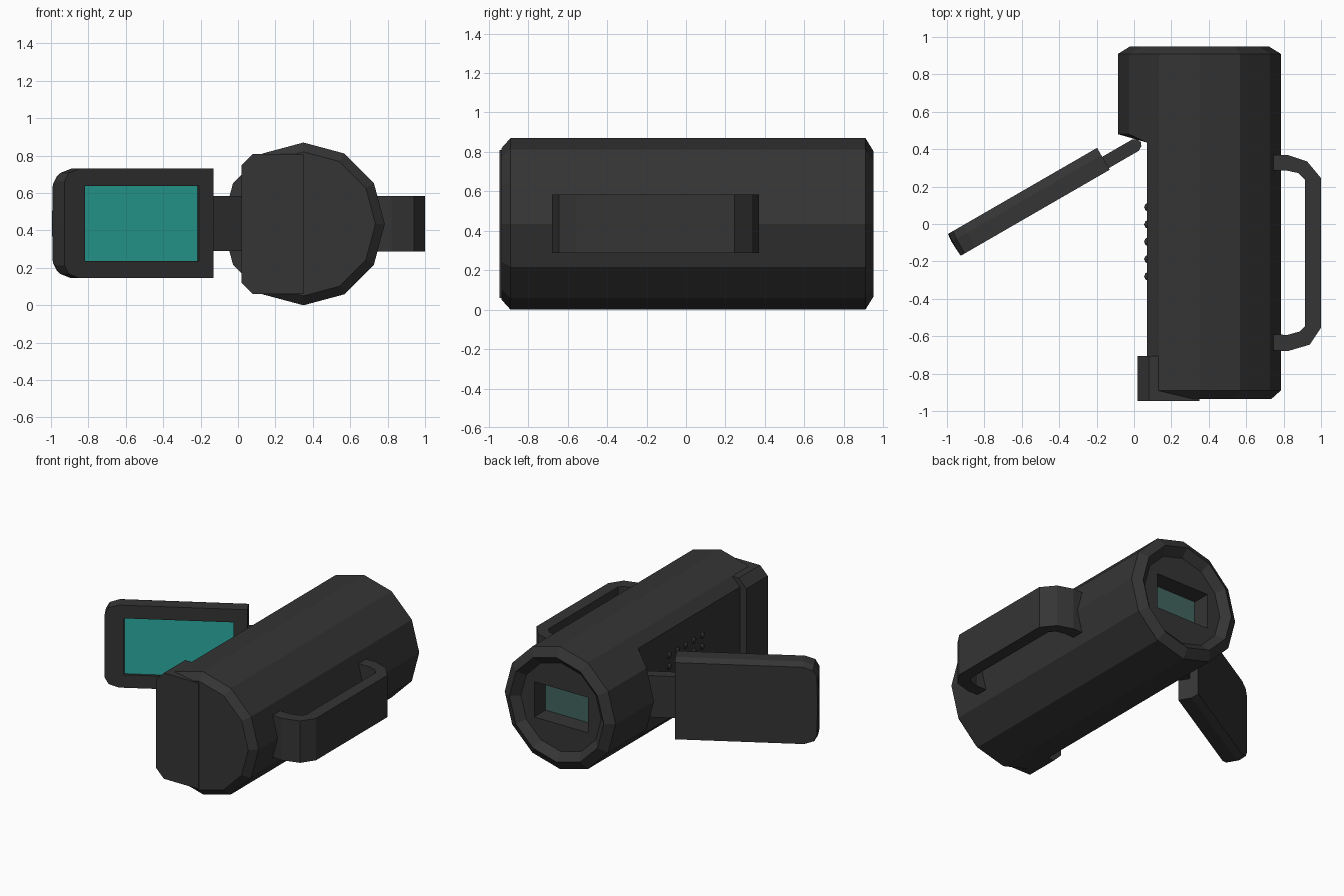
import bpy, bmesh, math
from mathutils import Vector, Matrix

if "Cube" in bpy.data.objects:
    bpy.data.objects.remove(bpy.data.objects["Cube"])

CX, CZ, R = 0.35, 0.435, 0.435      # barrel axis and radius
FLAT = 0.07                         # x of the flat side


def material(name, rgb):
    m = bpy.data.materials.new(name)
    m.diffuse_color = (*rgb, 1)
    m.use_nodes = True
    m.node_tree.nodes["Principled BSDF"].inputs["Base Color"].default_value = m.diffuse_color
    return m


DARK = material("dark_plastic", (0.035, 0.035, 0.035))
TEAL = material("screen_teal", (0.025, 0.42, 0.36))
GLASS = material("lens_glass", (0.055, 0.13, 0.115))


def loft(name, rings, mat=DARK):
    """Skin a list of equal-length point rings and cap both ends."""
    bm = bmesh.new()
    loops = [[bm.verts.new(p) for p in ring] for ring in rings]
    n = len(loops[0])
    for a, b in zip(loops, loops[1:]):
        for i in range(n):
            j = (i + 1) % n
            bm.faces.new((a[i], a[j], b[j], b[i]))
    bm.faces.new(loops[0])
    bm.faces.new(loops[-1])
    bmesh.ops.recalc_face_normals(bm, faces=bm.faces[:])
    me = bpy.data.meshes.new(name)
    bm.to_mesh(me)
    bm.free()
    ob = bpy.data.objects.new(name, me)
    bpy.context.collection.objects.link(ob)
    me.materials.append(mat)
    return ob


def box(name, lo, hi, mat=DARK):
    corners = [(lo[0], lo[1]), (hi[0], lo[1]), (hi[0], hi[1]), (lo[0], hi[1])]
    return loft(name, [[(x, y, z) for x, y in corners] for z in (lo[2], hi[2])], mat)


def cut(ob, cutter):
    mod = ob.modifiers.new("recess", 'BOOLEAN')
    mod.operation, mod.solver, mod.object = 'DIFFERENCE', 'EXACT', cutter
    cutter.hide_render = True
    cutter.hide_set(True)


def ring(y, r, flat=False):
    """12-sided ring around the barrel axis, optionally cut by the flat side."""
    pts = []
    for i in range(12):
        a = i * math.pi / 6
        x, z = r * math.cos(a), r * math.sin(a)
        if flat and x + CX < FLAT:
            x = FLAT - CX
            if abs(z) > 0.01:        # slide along the 45 degree side
                z = math.copysign(r * (0.5 + math.sqrt(3) / 2) * 1.0 + x, z)
        pts.append((CX + x, y, CZ + z))
    return pts


# barrel: flat-sided body growing into the full round lens head
body = loft("barrel", [
    ring(-0.935, 0.385, True), ring(-0.89, R, True), ring(0.435, R, True),
    ring(0.48, R), ring(0.91, R), ring(0.95, 0.37), ring(0.90, 0.315)])
cut(body, box("lens_window_cutter", (CX - 0.21, 0.77, CZ - 0.125), (CX + 0.21, 1.0, CZ + 0.125)))
box("lens_glass", (CX - 0.21, 0.755, CZ - 0.125), (CX + 0.21, 0.773, CZ + 0.125), GLASS)

# rear battery block
block = [(0.35, 0.06), (0.08, 0.06), (0.02, 0.12), (0.02, 0.75), (0.08, 0.81), (0.35, 0.81)]
loft("battery_block", [[(x, y, z) for x, z in block] for y in (-0.945, -0.705)])

# hand strap
strap = [(0.74, 0.37), (0.82, 0.37), (0.925, 0.335), (1.0, 0.245), (1.0, -0.555), (0.94, -0.645),
         (0.82, -0.68), (0.74, -0.675), (0.74, -0.59), (0.82, -0.593), (0.885, -0.575),
         (0.915, -0.545), (0.915, 0.235), (0.88, 0.272), (0.82, 0.285), (0.74, 0.285)]
loft("hand_strap", [[(x, y, z) for x, y in strap] for z in (0.288, 0.585)])

# side buttons
for row, z in enumerate((0.49, 0.57)):
    for i in range(5):
        bpy.ops.mesh.primitive_uv_sphere_add(segments=8, ring_count=6, radius=0.024,
                                             location=(FLAT + 0.008, 0.09 - 0.0925 * i, z))
        bpy.context.object.name = f"button_{row}_{i}"
        bpy.context.object.data.materials.append(DARK)

# fold-out screen, built in its own frame: x along the panel, y towards the viewer
s3 = math.sqrt(3) / 2
FRAME = Matrix(((-s3, 0.5, 0, -0.13), (-0.5, -s3, 0, 0.29), (0, 0, 1, 0), (0, 0, 0, 1)))


def to_frame(ob):
    ob.data.transform(FRAME)
    bm = bmesh.new()
    bm.from_mesh(ob.data)
    bmesh.ops.recalc_face_normals(bm, faces=bm.faces[:])
    bm.to_mesh(ob.data)
    bm.free()
    return ob


half = [(0, 0.2925), (0.83, 0.2925), (0.895, 0.27), (0.92, 0.225)]
outline = half + [(0.925, 0)] + [(u, -w) for u, w in reversed(half)]
zc = 0.4375
panel = to_frame(loft("screen_panel", [
    [(min(u, 0.92), 0, zc + w) for u, w in outline],
    [(u, -0.09, zc + w) for u, w in outline],
    [(u * 0.995, -0.135, zc + w * 0.93) for u, w in outline]]))
cut(panel, to_frame(box("screen_cutter", (0.09, -0.02, 0.237), (0.795, 0.05, 0.637))))
to_frame(box("screen", (0.09, -0.03, 0.237), (0.795, -0.018, 0.637), TEAL))

# hinge arm with rounded tip
arm = [(0.03, -0.01), (-0.185, -0.01), (-0.21, -0.025), (-0.218, -0.045),
       (-0.21, -0.065), (-0.185, -0.08), (0.03, -0.08)]
to_frame(loft("hinge_arm", [[(u, v, z) for u, v in arm] for z in (0.29, 0.585)]))
